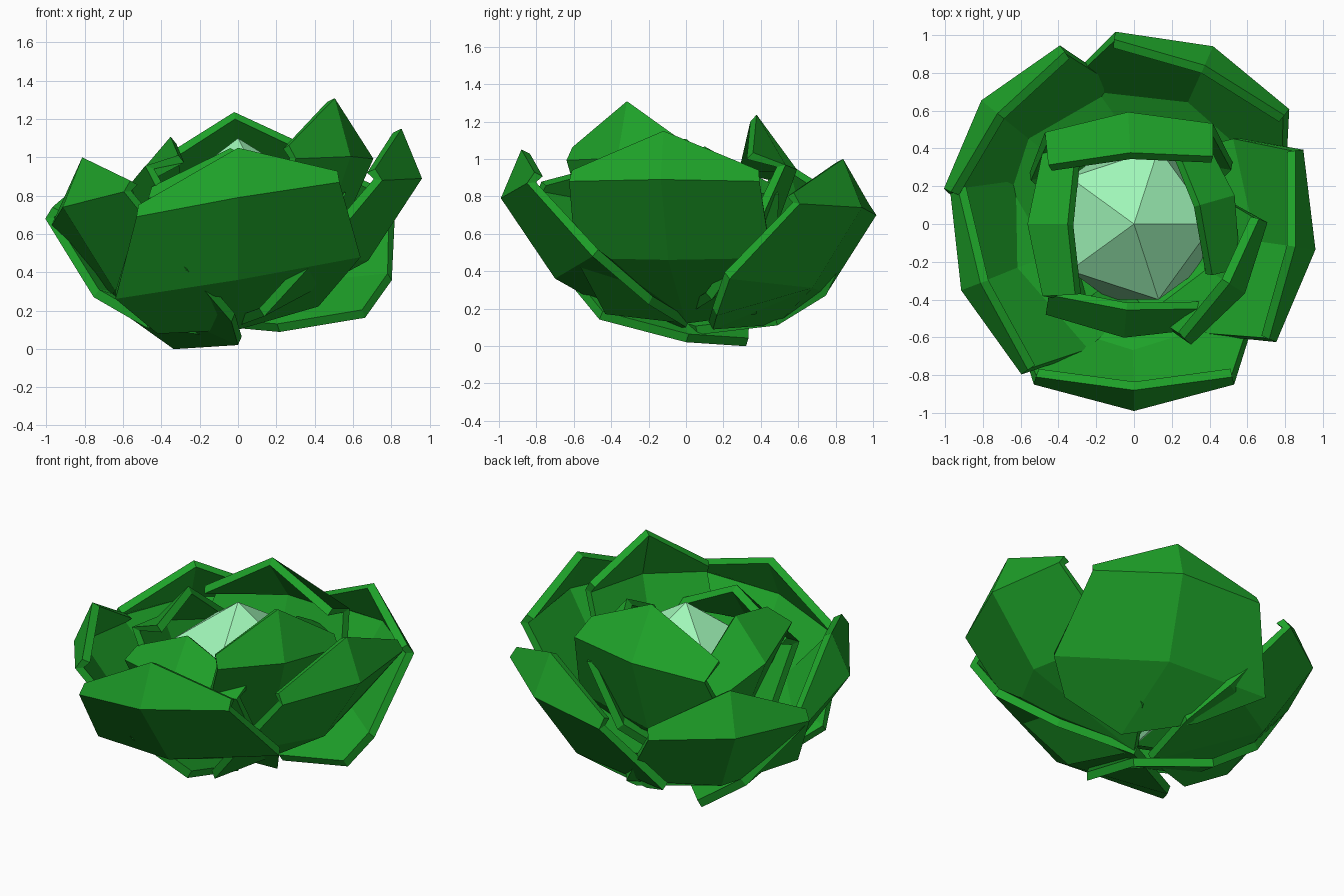
import bpy, bmesh, math

if "Cube" in bpy.data.objects:
    bpy.data.objects.remove(bpy.data.objects["Cube"])

def material(name, rgb):
    m = bpy.data.materials.new(name)
    m.diffuse_color = (*rgb, 1)
    m.use_nodes = True
    m.node_tree.nodes["Principled BSDF"].inputs["Base Color"].default_value = m.diffuse_color
    return m

green = material("leaf_green", (0.013, 0.36, 0.022))
pale = material("heart_green", (0.35, 0.92, 0.48))

# One cupped leaf: rows base to tip, each (side, outward, height) for its edge and its middle
ROWS = [((0.42, 0.20, 0.15), (0.00, 0.10)),
        ((0.64, 0.50, 0.37), (0.70, 0.36)),
        ((0.53, 0.85, 0.78), (0.99, 0.79)),
        ((0.52, 0.81, 0.84), (0.88, 1.05))]

def leaf(name, azimuth, lift, slope, size=(1, 1, 1), curl=0.0, push=0.0,
         waist=1.0, base=(0, 0, 0)):
    """size = (width, outward, height); slope raises one side; curl bends the tip inward;
    waist scales the belly width; base shifts the base row (side, outward, height)."""
    a = math.radians(azimuth)
    out, side = (math.cos(a), math.sin(a)), (-math.sin(a), math.cos(a))
    bm = bmesh.new()
    grid = []
    for i, ((w, eo, ez), (mo, mz)) in enumerate(ROWS):
        w *= waist if i == 1 else 1
        row = []
        for u, o, z in ((-w, eo, ez), (0, mo, mz), (w, eo, ez)):
            u, o, z = u * size[0], o * size[1], z * size[2]
            if i == 0:
                u, o, z = u + base[0], o + base[1], z + base[2]
            else:
                o += push
            o -= curl if i == 3 else 0
            row.append(bm.verts.new((out[0] * o + side[0] * u,
                                     out[1] * o + side[1] * u,
                                     z + lift + u * slope)))
        grid.append(row)
    for lo, hi in zip(grid, grid[1:]):
        for c in range(2):
            bm.faces.new((lo[c], lo[c + 1], hi[c + 1], hi[c]))
    me = bpy.data.meshes.new(name)
    bm.to_mesh(me)
    bm.free()
    me.materials.append(green)
    ob = bpy.data.objects.new(name, me)
    bpy.context.collection.objects.link(ob)
    sol = ob.modifiers.new("thickness", 'SOLIDIFY')
    sol.thickness = 0.05
    sol.offset = -1

# Heart
bpy.ops.mesh.primitive_ico_sphere_add(subdivisions=1, radius=0.47, location=(0, 0, 0.63))
heart = bpy.context.object
heart.name = "heart"
heart.data.materials.append(pale)

# Outer leaves
leaf("outer_leaf_front", -90, 0.0, 0.17)
leaf("outer_leaf_right", -8, 0.10, 0.0, (0.97, 0.98, 1), waist=0.85, base=(0, 0, -0.08))
leaf("outer_leaf_back_right", 66, -0.05, -0.06, (0.95, 1, 1), push=0.04,
     waist=1.05, base=(-0.14, 0.22, 0.03))
leaf("outer_leaf_back_left", 141, -0.10, 0.0, (0.92, 1, 1), push=0.05, waist=0.88,
     base=(0, 0.1, 0.06))
leaf("outer_leaf_left", 201, -0.05, 0.17, (1, 0.99, 1), waist=0.85, base=(0, 0, -0.03))

# Inner leaves
leaf("inner_leaf_front", -95, 0.04, 0.0, (0.8, 0.61, 0.96), 0.08, waist=0.8, base=(0, 0, 0.12))
leaf("inner_leaf_front_right", -32, 0.08, 0.0, (0.72, 0.70, 1.17), 0.02, waist=0.8,
     base=(0, 0, 0.1))
leaf("inner_leaf_right", 16, 0.08, 0.0, (0.72, 0.56, 0.94), 0.13, waist=0.9, base=(0, 0, 0.05))
leaf("inner_leaf_back", 93, 0.05, -0.08, (0.84, 0.60, 1.13), 0.15, waist=1.0, base=(0, 0, 0.0))
leaf("inner_leaf_left", 180, 0.10, 0.28, (0.72, 0.57, 0.96), 0.15, waist=0.9, base=(0, 0, 0.1))
